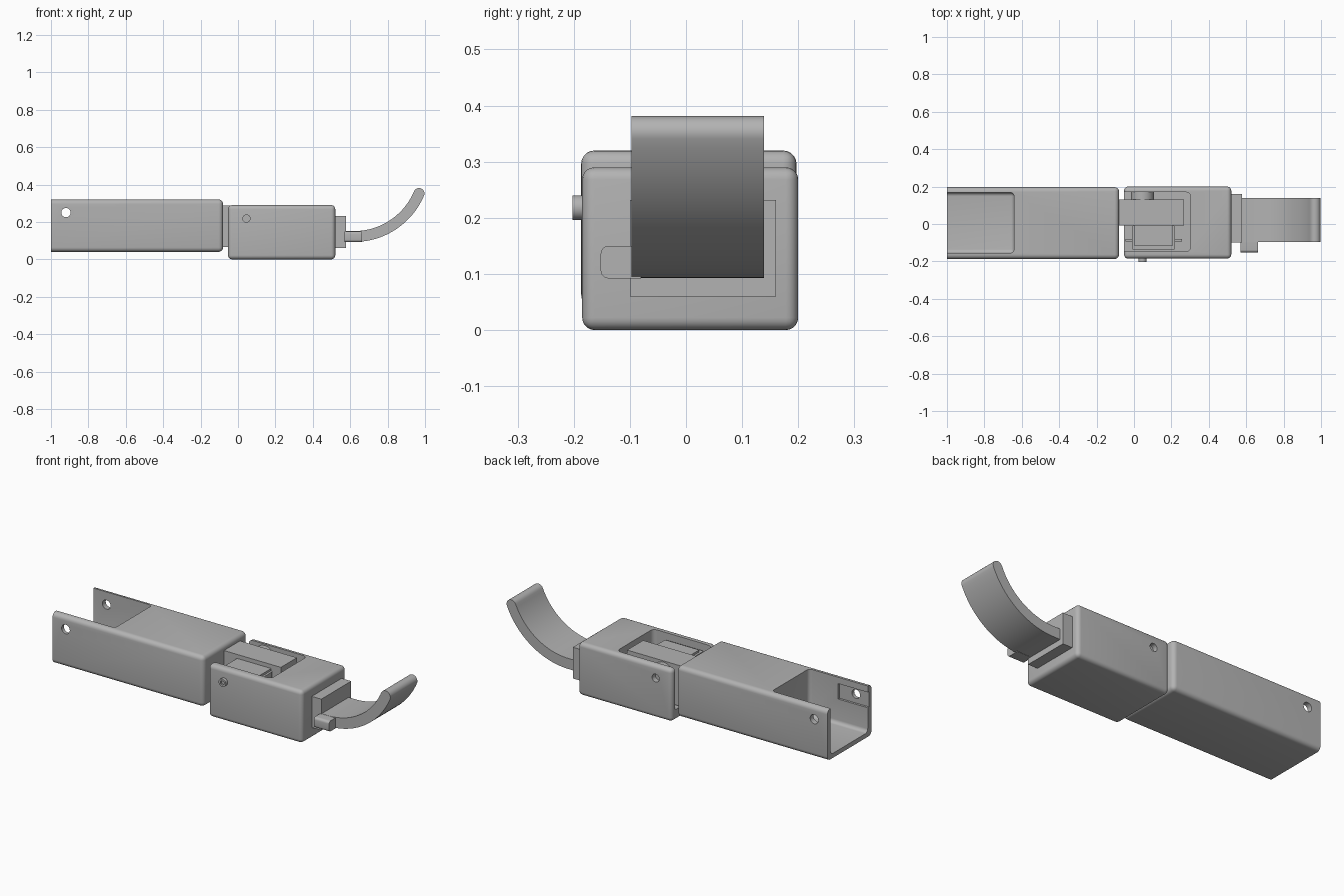
import bpy, bmesh, math
from mathutils import Matrix, Vector

if "Cube" in bpy.data.objects:
    bpy.data.objects.remove(bpy.data.objects["Cube"])

grey = bpy.data.materials.new("plain grey")
grey.use_nodes = True
GREY = (0.45, 0.45, 0.45, 1)
grey.diffuse_color = GREY
grey.node_tree.nodes["Principled BSDF"].inputs["Base Color"].default_value = GREY


def finish(name, bm):
    bmesh.ops.recalc_face_normals(bm, faces=bm.faces[:])
    mesh = bpy.data.meshes.new(name)
    bm.to_mesh(mesh)
    bm.free()
    mesh.materials.append(grey)
    obj = bpy.data.objects.new(name, mesh)
    bpy.context.collection.objects.link(obj)
    return obj


def box(name, x, y, z, radius=0, pick=lambda edge: True):
    """Box from axis ranges, with the picked edges rounded."""
    bm = bmesh.new()
    bmesh.ops.create_cube(bm, size=1)
    for v in bm.verts:
        v.co = Vector([r[0] if c < 0 else r[1] for c, r in zip(v.co, (x, y, z))])
    if radius:
        bmesh.ops.bevel(bm, geom=[e for e in bm.edges if pick(e)], offset=radius,
                        segments=5, profile=0.5, affect='EDGES')
    return finish(name, bm)


def pin(name, x, z, y, radius, sides=24):
    """Cylinder lying along y."""
    bm = bmesh.new()
    spin = Matrix.Translation((x, sum(y) / 2, z)) @ Matrix.Rotation(math.pi / 2, 4, 'X')
    bmesh.ops.create_cone(bm, cap_ends=True, segments=sides, radius1=radius,
                          radius2=radius, depth=y[1] - y[0], matrix=spin)
    return finish(name, bm)


def activate(obj):
    bpy.ops.object.select_all(action='DESELECT')
    obj.select_set(True)
    bpy.context.view_layer.objects.active = obj


def carve(obj, cutters):
    activate(obj)
    for cutter in cutters:
        mod = obj.modifiers.new("cut", 'BOOLEAN')
        mod.operation = 'DIFFERENCE'
        mod.solver = 'EXACT'
        mod.object = cutter
        bpy.ops.object.modifier_apply(modifier=mod.name)
        bpy.data.objects.remove(cutter)


def smooth(obj):
    activate(obj)
    bpy.ops.object.shade_smooth_by_angle(angle=math.radians(35))


def upright(edge):
    a, b = edge.verts
    return abs(a.co.z - b.co.z) > 0.1


# Long rear housing: open tray end with wall holes and a recess in one wall
housing = box("rear_housing", (-1, -0.08), (-0.187, 0.197), (0.04, 0.32), 0.024,
              lambda e: max(v.co.x for v in e.verts) > -0.5)
carve(housing, [
    box("tray_cutter", (-1.2, -0.642), (-0.155, 0.168), (0.065, 0.5), 0.02),
    box("recess_cutter", (-1.1, -0.82), (-0.167, -0.14), (0.2, 0.285)),
    pin("hole_cutter", -0.92, 0.25, (-0.4, 0.4), 0.025),
])

# Front block with a pocket open at the top and toward the housing
block = box("front_block", (-0.053, 0.52), (-0.185, 0.2), (0, 0.29), 0.022)
carve(block, [
    box("pocket_cutter", (-0.2, 0.303), (-0.147, 0.17), (0.06, 0.5), 0.025, upright),
    pin("bolt_hole_cutter", 0.045, 0.22, (0.1, 0.4), 0.022),
])

# Link arm and the small mechanism inside the pocket
arm = box("link_arm", (-0.09, 0.267), (-0.008, 0.132), (0.065, 0.289))
servo = box("servo_body", (-0.012, 0.22), (-0.138, -0.008), (0.055, 0.255), 0.012, upright)
box("servo_lid", (0.0, 0.208), (-0.115, -0.008), (0.25, 0.267))
box("servo_tabs", (-0.045, 0.257), (-0.093, -0.08), (0.06, 0.24))
hub = pin("pivot_hub", 0.045, 0.22, (0.13, 0.172), 0.062, 32)

# Bolt head on the near wall
bolt = pin("bolt_head", 0.045, 0.218, (-0.202, -0.15), 0.022)
carve(bolt, [pin("hex_socket_cutter", 0.045, 0.218, (-0.3, -0.194), 0.012, 6)])

# Mounting plate and side lug
box("mount_plate", (0.5, 0.578), (-0.1, 0.16), (0.06, 0.232))
lug = box("side_lug", (0.57, 0.662), (-0.152, -0.08), (0.092, 0.15), 0.014,
          lambda e: all(v.co.y < -0.1 for v in e.verts)
          and abs(e.verts[0].co.x - e.verts[1].co.x) > 0.05)

# Curved hook: arc section with a round tip, extruded across y
centre, radius, half = Vector((0.62, 0.5)), 0.378, 0.029
start, end = math.radians(-90), math.radians(-23)


def arc(mid, r, a, b, n):
    steps = [a + (b - a) * i / n for i in range(n + 1)]
    return [(mid.x + r * math.cos(t), mid.y + r * math.sin(t)) for t in steps]


tip = centre + radius * Vector((math.cos(end), math.sin(end)))
section = [(0.57, 0.093)] + arc(centre, radius + half, start, end, 28)
section += arc(tip, half, end, end + math.pi, 12)[1:]
section += arc(centre, radius - half, end, start, 28)[1:] + [(0.57, 0.151)]
bm = bmesh.new()
face = bm.faces.new([bm.verts.new((x, -0.097, z)) for x, z in section])
grown = bmesh.ops.extrude_face_region(bm, geom=[face])["geom"]
bmesh.ops.translate(bm, vec=(0, 0.236, 0),
                    verts=[g for g in grown if isinstance(g, bmesh.types.BMVert)])
hook = finish("curved_hook", bm)

for part in (housing, block, servo, hub, bolt, lug, hook):
    smooth(part)
